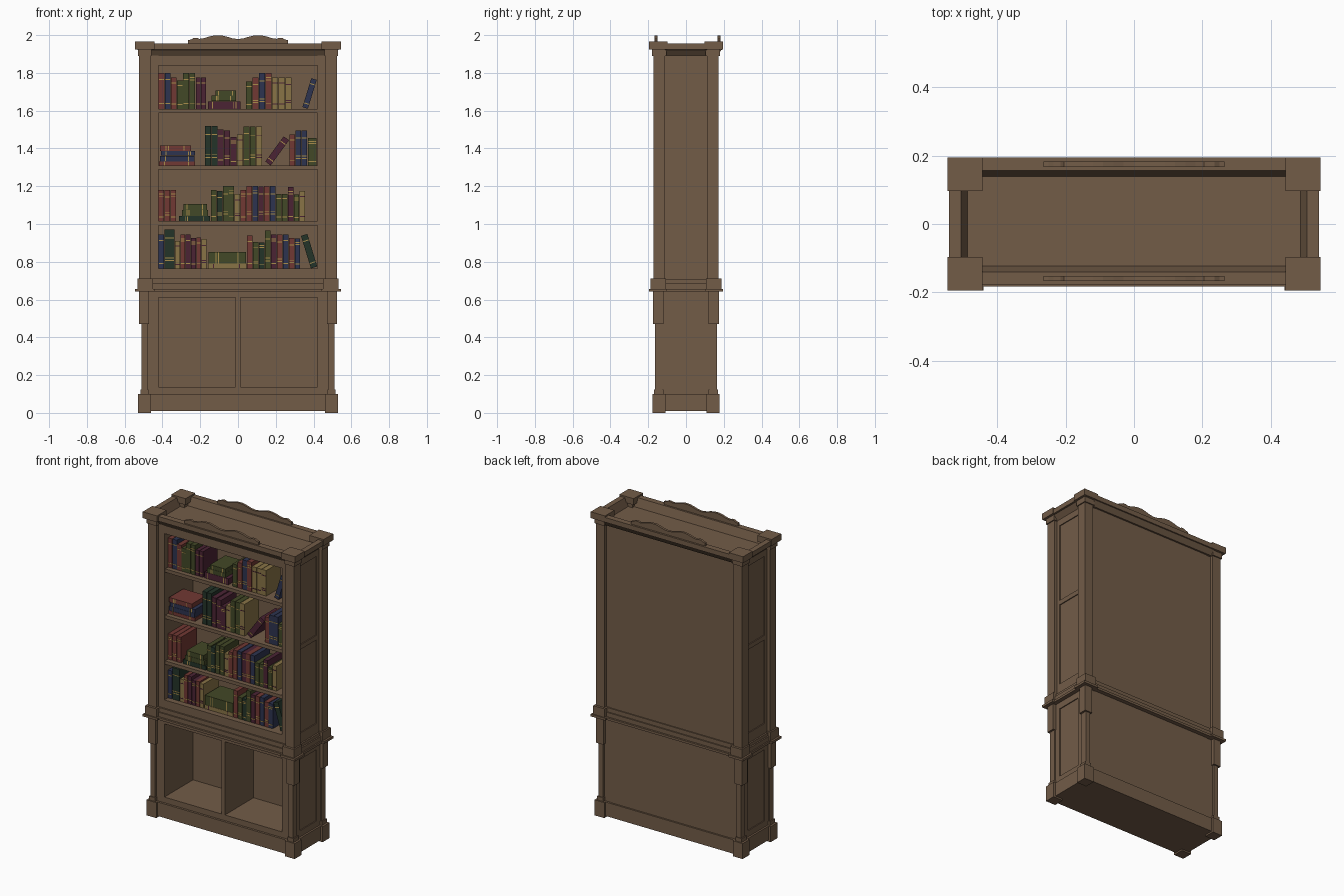
import bpy, bmesh, math, random
from mathutils import Matrix, Vector

if "Cube" in bpy.data.objects:
    bpy.data.objects.remove(bpy.data.objects["Cube"])

random.seed(4)


def material(name, r, g, b):
    m = bpy.data.materials.new(name)
    m.diffuse_color = (r, g, b, 1)
    m.use_nodes = True
    m.node_tree.nodes["Principled BSDF"].inputs["Base Color"].default_value = m.diffuse_color
    return m


WOOD = material("brown wood", .17, .107, .064)
GOLD = material("gold band", .40, .27, .07)
COVERS = {
    "R": material("red cover", .165, .04, .033),
    "N": material("navy cover", .026, .034, .08),
    "D": material("dark green cover", .017, .034, .022),
    "O": material("olive cover", .055, .065, .02),
    "M": material("maroon cover", .07, .017, .034),
    "T": material("tan cover", .25, .175, .062),
}


def add_box(bm, x0, x1, y0, y1, z0, z1, mat=0):
    c = Vector((x0 + x1, y0 + y1, z0 + z1)) / 2
    m = Matrix.Translation(c) @ Matrix.Diagonal((x1 - x0, y1 - y0, z1 - z0, 1))
    verts = bmesh.ops.create_cube(bm, size=1, matrix=m)["verts"]
    for f in {f for v in verts for f in v.link_faces}:
        f.material_index = mat


def finish(name, bm, *mats):
    bmesh.ops.recalc_face_normals(bm, faces=bm.faces)
    me = bpy.data.meshes.new(name)
    bm.to_mesh(me)
    bm.free()
    for m in mats:
        me.materials.append(m)
    ob = bpy.data.objects.new(name, me)
    bpy.context.collection.objects.link(ob)
    return ob


def boxes(name, *dims, mirror_x=False, mirror_y=False):
    """Wooden boxes, optionally repeated on the opposite side."""
    bm = bmesh.new()
    for x0, x1, y0, y1, z0, z1 in dims:
        for a, b in [(x0, x1), (-x1, -x0)][:1 + mirror_x]:
            for c, d in [(y0, y1), (-y1, -y0)][:1 + mirror_y]:
                add_box(bm, a, b, c, d, z0, z1)
    return finish(name, bm, WOOD)


def prism(name, profile, to_a, to_b):
    """Extrude a 2D profile between two end mappings."""
    bm = bmesh.new()
    a = [bm.verts.new(to_a(*p)) for p in profile]
    b = [bm.verts.new(to_b(*p)) for p in profile]
    bm.faces.new(a)
    bm.faces.new(b)
    n = len(profile)
    for i in range(n):
        bm.faces.new((a[i], a[(i + 1) % n], b[(i + 1) % n], b[i]))
    return finish(name, bm, WOOD)


# Carcass
boxes("carcass_side", (.42, .49, -.152, .152, .09, 1.90), mirror_x=True)
boxes("back_panel", (-.43, .43, .14, .155, .09, 1.90))
boxes("cupboard_floor", (-.43, .43, -.152, .15, .09, .137))
boxes("cupboard_divider", (-.013, .013, -.152, .15, .13, .62))
boxes("middle_deck", (-.43, .43, -.152, .15, .61, .765))
boxes("top_deck", (-.48, .48, -.15, .152, 1.84, 1.90))
SHELVES = [.765, 1.015, 1.31, 1.61]
for z in SHELVES[1:]:
    boxes("shelf", (-.425, .425, -.145, .145, z - .022, z))

# Side panels: rails and stiles around shallow recesses
boxes("side_frame",
      (.48, .503, .085, .13, .10, 1.90), (.48, .503, -.13, -.085, .10, 1.90),
      (.48, .503, -.085, .085, 1.85, 1.90), (.48, .503, -.085, .085, 1.31, 1.34),
      (.48, .503, -.085, .085, .60, .77), (.48, .503, -.085, .085, .10, .14),
      (.48, .497, -.085, .085, .10, 1.90), mirror_x=True)

# Corner columns, capitals, corbels, posts and feet
corner = dict(mirror_x=True, mirror_y=True)
boxes("upper_column", (.462, .523, .11, .173, .70, 1.90), **corner)
boxes("capital", (.457, .53, .104, .18, 1.89, 1.926), (.443, .545, .097, .195, 1.924, 1.965), **corner)
boxes("waist_block", (.45, .532, .105, .188, .652, .712), **corner)
boxes("corbel", (.47, .523, .12, .174, .47, .645), **corner)
boxes("lower_post", (.478, .51, .125, .165, .10, .48), **corner)
boxes("foot", (.46, .53, .108, .178, 0, .10), (.473, .517, .12, .17, .10, .125), **corner)

# Base plinth and waist moulding
boxes("plinth", (-.515, .515, -.166, .166, .01, .10))
boxes("waist_ledge", (-.53, .53, -.182, .182, .642, .657))
boxes("waist_ledge_corner", (.44, .545, .10, .195, .642, .657), **corner)
boxes("waist_moulding_front", (-.46, .46, .14, .170, .65, .685), (-.46, .46, .14, .162, .685, .712), mirror_y=True)
boxes("waist_moulding_side", (.49, .522, -.11, .11, .65, .685), (.49, .513, -.11, .11, .685, .705), mirror_x=True)

# Flared cornice around the recessed top: (outward distance, z)
fb = [(.12, 1.89), (.15, 1.89), (.172, 1.922), (.178, 1.924), (.178, 1.955), (.14, 1.955), (.123, 1.90)]
prism("cornice_front", fb, lambda d, z: (-.46, -d, z), lambda d, z: (.46, -d, z))
prism("cornice_back", fb, lambda d, z: (-.46, d + .016, z), lambda d, z: (.46, d + .016, z))
sd = [(.47, 1.89), (.502, 1.89), (.53, 1.922), (.54, 1.924), (.54, 1.955), (.505, 1.955), (.487, 1.90)]
for s in (-1, 1):
    prism("cornice_side", sd, lambda d, z: (s * d, -.11, z), lambda d, z: (s * d, .11, z))

# Wavy crests
half = [(0, 1.979), (.03, 1.983), (.06, 1.992), (.09, 1.999), (.12, 1.999), (.15, 1.993),
        (.18, 1.984), (.205, 1.980), (.215, 1.985), (.235, 1.985), (.25, 1.976), (.265, 1.974), (.265, 1.95)]
crest = half + [(-x, z) for x, z in reversed(half[1:])]
for y0, y1 in ((-.167, -.152), (.167, .182)):
    prism("crest", crest, lambda x, z: (x, y0, z), lambda x, z: (x, y1, z))


# Books
def book(code, x0, z0, w, h, lean=0, flat=False):
    """Upright, leaning (degrees, pivot at x0) or flat book with spine bands."""
    bm = bmesh.new()
    y0, y1 = -.115, .03 + random.uniform(0, .02)
    a, b = (-w, 0) if lean > 0 else (0, w)
    add_box(bm, a, b, y0, y1, 0, h)
    span = w if flat else h
    for t in random.choice([(.15, .82), (.2, .27, .78), (.14, .8, .87)]):
        c = t * span
        if flat:
            add_box(bm, c - .0025, c + .0025, y0 - .0015, y0 + .004, .001, h - .001, 1)
        else:
            add_box(bm, a + .001, b - .001, y0 - .0015, y0 + .004, c - .0025, c + .0025, 1)
    bm.transform(Matrix.Translation((x0, 0, z0)) @ Matrix.Rotation(math.radians(lean), 4, "Y"))
    finish("book", bm, COVERS[code], COVERS["M"] if code == "T" else GOLD)


def run(shelf, x0, x1, codes, heights):
    """Evenly spaced upright books; heights in centimetre-like hundredths."""
    w = (x1 - x0) / len(codes)
    for i, (c, h) in enumerate(zip(codes, heights)):
        book(c, x0 + i * w, SHELVES[shelf], w - .0025, h / 100)


def stack(shelf, *layers):
    z = SHELVES[shelf]
    for c, x0, x1, t in layers:
        book(c, x0, z, x1 - x0, t - .001, flat=True)
        z += t


# Bottom shelf
run(0, -.42, -.39, "N", [18])
run(0, -.388, -.335, "D", [20.5])
run(0, -.333, -.165, "TRMMRT", [14.5, 18, 18, 16, 16.3, 15.5])
stack(0, ("T", -.16, .045, .026), ("O", -.157, .043, .062))
run(0, .048, .332, "RODOMRNRN", [17.5, 14, 13.8, 20, 18, 18, 18, 16, 15.8])
book("D", .386, .765, .035, .18, -17)

# Second shelf
run(1, -.42, -.325, "RRR", [16.5, 16.5, 16.5])
stack(1, ("D", -.312, -.148, .028), ("O", -.297, -.158, .032), ("O", -.288, -.165, .032))
run(1, -.143, .358, "ODOOTRRNMRNOOMOT", [16.5, 16, 18.5, 18.5, 14.5, 16.5, 18.5, 18.5, 18.3, 18.5, 18.5, 14.5, 14.5, 18, 14, 16])

# Third shelf
stack(2, ("R", -.417, -.227, .022), ("N", -.412, -.23, .03), ("N", -.407, -.227, .025), ("R", -.413, -.25, .03))
run(2, -.175, .13, "DDMMMTOOT", [21, 21, 19, 18.5, 15, 16.5, 20.5, 20.5, 20.5])
book("M", .173, 1.31, .035, .165, 36)
run(2, .272, .368, "RNN", [16.5, 18.5, 18.5])
run(2, .37, .418, "O", [14.5])

# Top shelf
run(3, -.42, -.225, "RNROOO", [19, 19, 16.5, 15, 19, 19])
run(3, -.222, -.168, "MM", [16.5, 16.5])
stack(3, ("M", -.16, .012, .04), ("O", -.14, -.01, .03), ("O", -.12, -.01, .027))
run(3, .042, .285, "ORNRTTT", [14.5, 16.5, 19, 19, 16.5, 16.5, 16.5])
book("N", .37, 1.61, .03, .16, 17)
